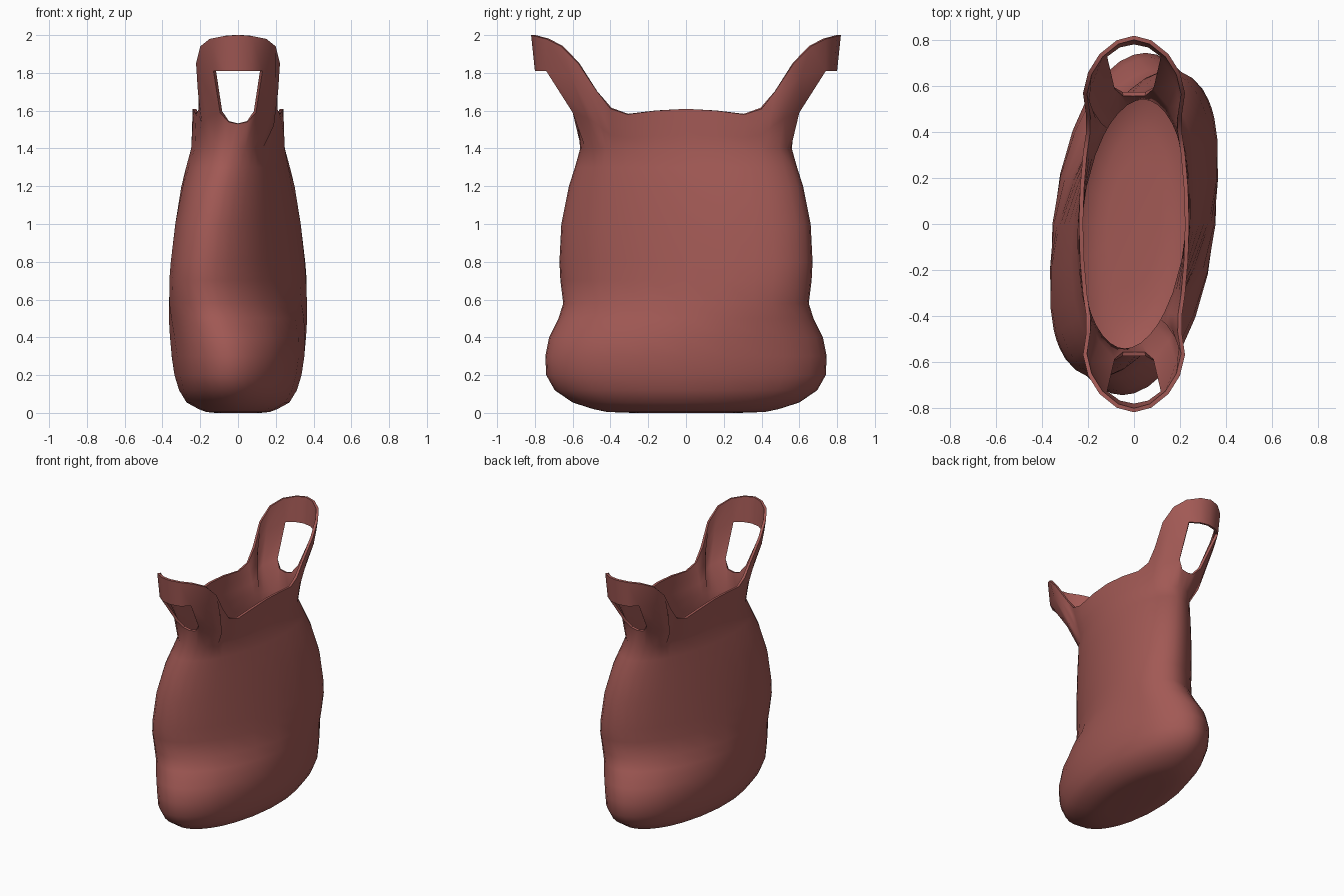
import bpy, bmesh, math
from mathutils import Vector

if "Cube" in bpy.data.objects:
    bpy.data.objects.remove(bpy.data.objects["Cube"])

# Clay red material
clay = bpy.data.materials.new("clay_red")
clay.diffuse_color = (0.36, 0.10, 0.09, 1)
clay.use_nodes = True
clay.node_tree.nodes["Principled BSDF"].inputs["Base Color"].default_value = clay.diffuse_color

# Body sections: height, half width, half depth, sideways lean of the ends
SECTIONS = [
    (0.0, .12, .28, .02), (.005, .17, .42, .03), (.02, .21, .49, .03),
    (.055, .275, .60, .04), (.12, .315, .695, .045), (.20, .34, .74, .05),
    (.30, .355, .745, .05), (.40, .362, .725, .07), (.50, .366, .675, .11),
    (.58, .368, .65, .15), (.70, .366, .665, .165), (.80, .358, .67, .16),
    (1.0, .335, .66, .14), (1.2, .30, .62, .10), (1.3, .275, .588, .07),
    (1.4, .25, .56, .04)]

# Quarter of the rim, from handle centre to the middle of the side
ANGLES = [0, 8, 18, 28, 36, 41, 46, 57, 73, 90]
TOP = [(0, .82, 2.0), (.075, .80, 1.995), (.15, .74, 1.98), (.20, .66, 1.94),
       (.222, .57, 1.85), (.208, .47, 1.70), (.208, .40, 1.61),
       (.222, .31, 1.58), (.235, .16, 1.60), (.24, 0, 1.61)]
# Lower and upper edge of the handle hole and the strap beside it
LOW = [(0, .575, 1.53), (.05, .575, 1.54), (.095, .60, 1.59),
       (.165, .52, 1.56), (.19, .46, 1.52)]
HIGH = [(0, .80, 1.81), (.07, .785, 1.81), (.13, .74, 1.81),
        (.20, .61, 1.78), (.213, .52, 1.71)]

# Columns around the body: quarter index and its mirrored signs
COLS = ([(j, 1, 1) for j in range(10)] + [(j, 1, -1) for j in range(8, -1, -1)]
        + [(j, -1, -1) for j in range(1, 10)] + [(j, -1, 1) for j in range(8, 0, -1)])


def body_point(col, section):
    j, sx, sy = col
    z, w, d, lean = section
    s = sx * math.sin(math.radians(ANGLES[j]))
    c = sy * math.cos(math.radians(ANGLES[j]))
    return Vector((lean * c + math.sqrt(w * w - lean * lean) * s, d * c, z))


def rim_point(col, given, t):
    j, sx, sy = col
    if j < len(given):
        x, y, z = given[j]
        return Vector((x * sx, y * sy, z))
    x, y, z = TOP[j]
    return body_point(col, SECTIONS[-1]).lerp(Vector((x * sx, y * sy, z)), t)


bm = bmesh.new()
rows = [[bm.verts.new(body_point(c, s)) for c in COLS] for s in SECTIONS]
neck = len(rows)
for given, t in ((LOW, .33), (HIGH, .67), (TOP, 1)):
    rows.append([bm.verts.new(rim_point(c, given, t)) for c in COLS])

# Skin between rows, leaving the two handle holes open
n = len(COLS)
for r in range(len(rows) - 1):
    for i in range(n):
        k = (i + 1) % n
        if r == neck and max(COLS[i][0], COLS[k][0]) <= 2:
            continue
        bm.faces.new((rows[r][i], rows[r + 1][i], rows[r + 1][k], rows[r][k]))
bm.faces.new(rows[0])
bmesh.ops.delete(bm, geom=[v for v in bm.verts if not v.link_faces], context='VERTS')

mesh = bpy.data.meshes.new("handled_vessel")
bm.to_mesh(mesh)
bm.free()
mesh.materials.append(clay)
vessel = bpy.data.objects.new("handled_vessel", mesh)
bpy.context.collection.objects.link(vessel)
bpy.context.view_layer.objects.active = vessel
vessel.select_set(True)

# Thin wall
wall = vessel.modifiers.new("wall", 'SOLIDIFY')
wall.thickness = 0.018
wall.offset = -1
bpy.ops.object.modifier_apply(modifier="wall")
bpy.ops.object.shade_smooth_by_angle(angle=math.radians(50))
